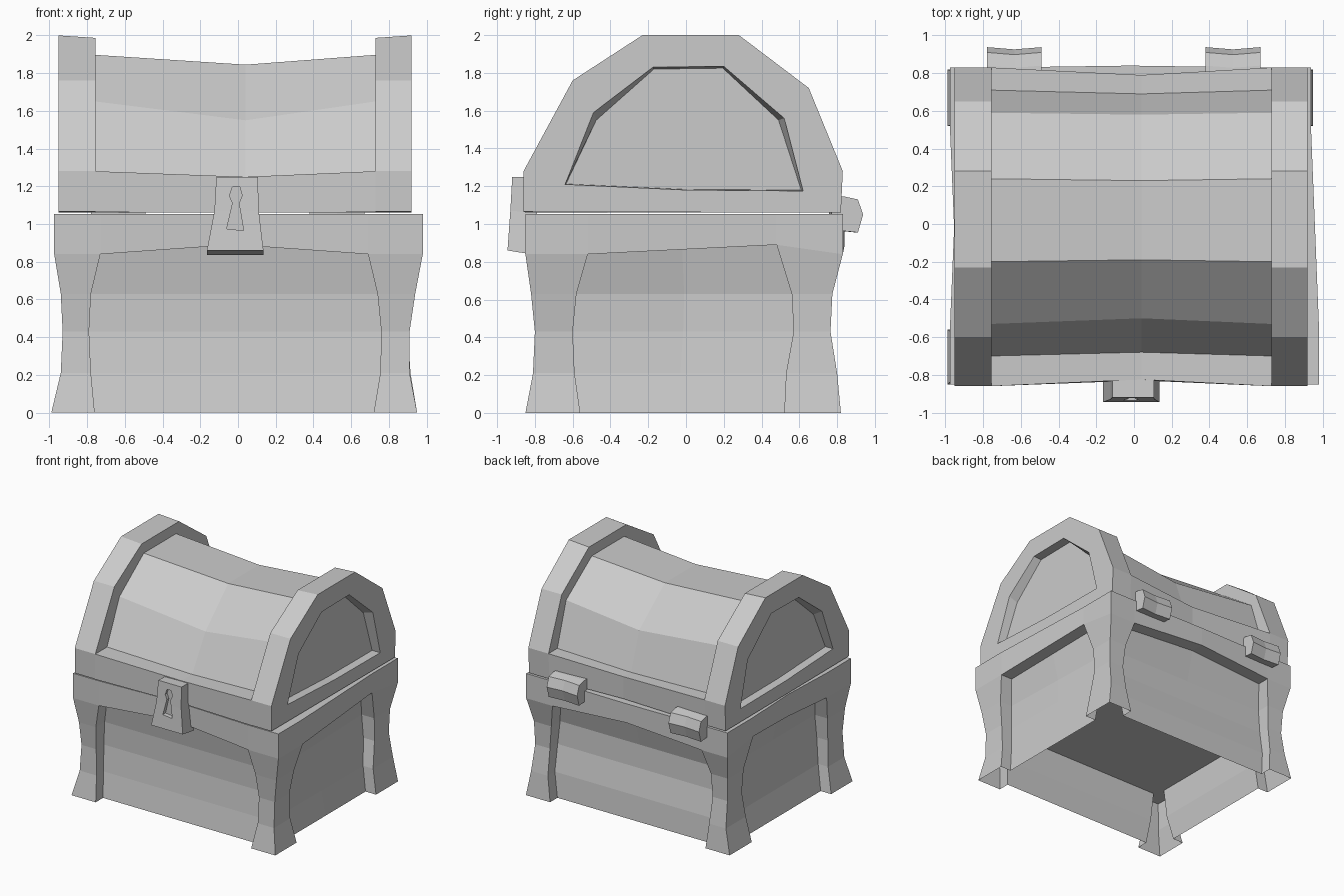
import bpy, bmesh

if "Cube" in bpy.data.objects:
    bpy.data.objects.remove(bpy.data.objects["Cube"])


def loft(name, rings, cap_start=True, cap_end=True):
    """Skin a list of equal-length closed rings into a flat-shaded object."""
    bm = bmesh.new()
    vr = [[bm.verts.new(p) for p in ring] for ring in rings]
    n = len(rings[0])
    for a, b in zip(vr, vr[1:]):
        for i in range(n):
            j = (i + 1) % n
            bm.faces.new((a[i], a[j], b[j], b[i]))
    if cap_start:
        bm.faces.new(vr[0][::-1])
    if cap_end:
        bm.faces.new(vr[-1])
    bmesh.ops.remove_doubles(bm, verts=bm.verts, dist=0.0005)
    bmesh.ops.recalc_face_normals(bm, faces=bm.faces)
    me = bpy.data.meshes.new(name)
    bm.to_mesh(me)
    bm.free()
    ob = bpy.data.objects.new(name, me)
    bpy.context.collection.objects.link(ob)
    return ob


def body_ring(level, d, rise=0.0, bow=0.0):
    """Outline of the box: four corner posts with panels set back by d."""
    z, xl, xr, xb, yf, yb, il, ir, jf, jb = level
    h, m = z + rise, z + rise / 2
    mx, my, xm = (il + ir) / 2, (jf + jb) / 2, (xr + xb) / 2
    front = [(xl, yf, z), (il, yf, z), (il, yf + d, z), (mx, yf + d + bow, h),
             (ir, yf + d, z), (ir, yf, z)]
    right = [(xr, yf, z), (xr, jf, z), (xr - d, jf, z), (xm - d, my, m),
             (xb - d, jb, h), (xb, jb, h)]
    back = [(xb, yb, z), (ir, yb, z), (ir, yb - d, z), (mx, yb - d + bow / 3, h),
            (il, yb - d, z), (il, yb, z)]
    left = [(xl, yb, z), (xl, jb, h), (xl + d, jb, h), (xl + d + bow * .7, my, m),
            (xl + d, jf, z), (xl, jf, z)]
    return front + right + back + left


# Box: z, left x, front right x, back right x, y pair, post inner x pair, inner y pair
levels = [
    (0.00, -.99, .95, .95, -.85, .82, -.76, .72, -.56, .52),
    (0.21, -.94, .91, .915, -.81, .80, -.78, .755, -.59, .53),
    (0.43, -.93, .91, .90, -.80, .765, -.79, .76, -.60, .57),
    (0.63, -.94, .94, .905, -.82, .775, -.78, .74, -.58, .56),
    (0.84, -.975, .98, .94, -.85, .83, -.73, .69, -.52, .48),
]
depths = [.10, .095, .105, .12, .11]
rings = [body_ring(l, d) for l, d in zip(levels[:4], depths)]
rings += [body_ring(levels[4], depths[4], .05), body_ring(levels[4], 0, .05, .03)]
rings.append(body_ring((1.053,) + levels[4][1:], 0, 0, .03))
loft("chest_body", rings, cap_start=False)

# Raised floor seen from underneath
loft("chest_floor", [body_ring((z,) + levels[2][1:], .108) for z in (.45, .46)])

# Lid end frames with a recessed panel on the outer side
arch = [(-.86, 1.065), (-.86, 1.28), (-.60, 1.76), (-.23, 2.0),
        (.28, 2.0), (.65, 1.72), (.83, 1.28), (.82, 1.06)]
hole = [(-.64, 1.21), (-.64, 1.21), (-.49, 1.59), (-.175, 1.83),
        (.20, 1.835), (.52, 1.56), (.62, 1.175), (.0, 1.18)]
deep = [(-.635, 1.212), (-.635, 1.212), (-.475, 1.55), (-.17, 1.82),
        (.195, 1.825), (.49, 1.55), (.61, 1.18), (.0, 1.183)]
for side, x_in, x_out, s in (("left", -.757, -.952, 1), ("right", .728, .92, -1)):
    loft(f"lid_frame_{side}", [
        [(x_in, y, z - (.013 if z > 1.9 else 0)) for y, z in arch],
        [(x_out, y, z) for y, z in arch],
        [(x_out, y, z) for y, z in hole],
        [(x_out + s * .07, y, z) for y, z in deep]])

# Sagging barrel of the lid with its lower band
lid_end = [(-.86, 1.063), (-.86, 1.28), (-.70, 1.28), (-.53, 1.65), (-.20, 1.897),
           (.24, 1.897), (.59, 1.65), (.71, 1.28), (.83, 1.28), (.82, 1.06)]
lid_mid = [(-.83, 1.06), (-.825, 1.25), (-.68, 1.25), (-.50, 1.55), (-.19, 1.845),
           (.23, 1.845), (.58, 1.57), (.69, 1.25), (.79, 1.25), (.79, 1.06)]
loft("lid_barrel", [[(x, y, z) for y, z in prof] for x, prof in
                    ((-.757, lid_end), (.04, lid_mid), (.728, lid_end))])

# Lock plate: x left, x right, front y, z
plate = [(-.115, .105, -.92, 1.25), (-.125, .11, -.93, 1.07), (-.165, .135, -.945, .86)]
lock = loft("lock_plate", [[(a, y, z), (b, y, z), (b, -.79, z - dz), (a, -.79, z - dz)]
                           for (a, b, y, z), dz in zip(plate, (.005, .01, .025))])

# Keyhole cut into the plate
key = [(-.06, .975), (.03, .965), (.005, 1.11), (.022, 1.15), (.01, 1.195),
       (-.03, 1.195), (-.045, 1.15), (-.028, 1.11)]
cutter = loft("keyhole_cutter", [[(x, -1.0, z) for x, z in key],
                                 [(x, -.90, z) for x, z in key]])
cutter.hide_render = True
cutter.hide_viewport = True
cut = lock.modifiers.new("keyhole", 'BOOLEAN')
cut.operation = 'DIFFERENCE'
cut.solver = 'EXACT'
cut.object = cutter

# Hinges on the back, slightly pinched in the middle
hinge = [(.77, 1.15), (.84, 1.145), (.91, 1.13), (.938, 1.05), (.91, .955), (.77, .97)]
for side, x0, x1 in (("left", -.78, -.49), ("right", .38, .67)):
    loft(f"hinge_{side}", [[(x, y - p, z) for y, z in hinge] for x, p in
                           ((x0, 0), ((x0 + x1) / 2, .012), (x1, 0))])
